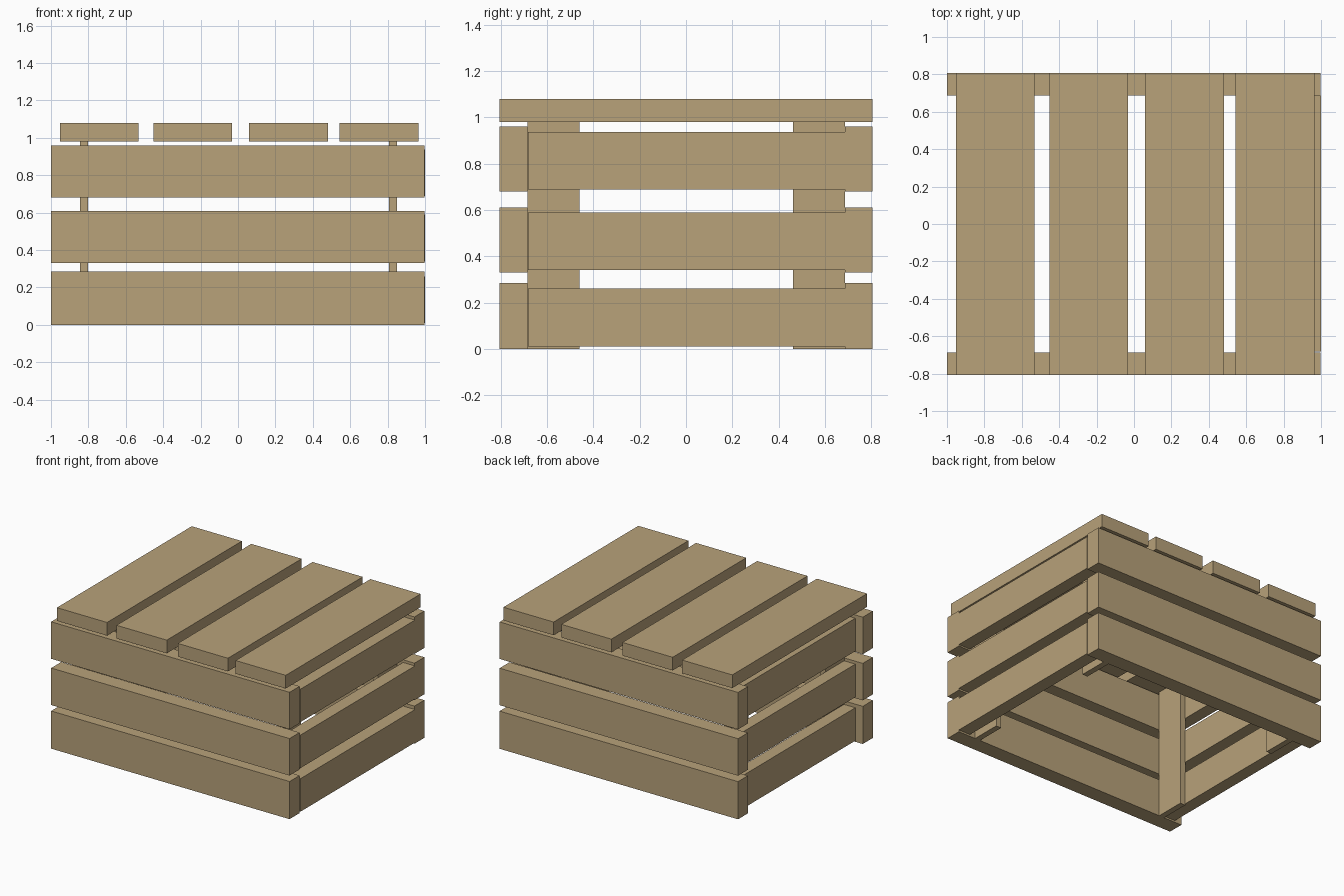
import bpy

if "Cube" in bpy.data.objects:
    bpy.data.objects.remove(bpy.data.objects["Cube"])

wood = bpy.data.materials.new("wood")
wood.diffuse_color = (0.48, 0.36, 0.195, 1)
wood.use_nodes = True
wood.node_tree.nodes["Principled BSDF"].inputs["Base Color"].default_value = wood.diffuse_color


def board(name, x, y, z):
    """Box spanning the given (min, max) ranges."""
    bpy.ops.mesh.primitive_cube_add(size=1, location=[(a + b) / 2 for a, b in (x, y, z)])
    ob = bpy.context.object
    ob.name = name
    ob.scale = [b - a for a, b in (x, y, z)]
    bpy.ops.object.transform_apply(location=False, rotation=False, scale=True)
    ob.data.materials.append(wood)


# Long slats on the front and back
for i, z in enumerate([(0, 0.285), (0.33, 0.61), (0.68, 0.96)], 1):
    board(f"front_slat_{i}", (-1, 0.996), (-0.806, -0.686), z)
    board(f"back_slat_{i}", (-1, 0.996), (0.688, 0.806), z)

# Side slats: right ones flush with the ends, left ones set in
for i, z in enumerate([(0.01, 0.26), (0.34, 0.59), (0.688, 0.937)], 1):
    board(f"right_slat_{i}", (0.9, 1), (-0.682, 0.688), z)
    board(f"left_slat_{i}", (-0.94, -0.845), (-0.682, 0.688), z)

# Inner corner posts
for side, x in (("left", (-0.846, -0.802)), ("right", (0.806, 0.85))):
    board(f"front_{side}_post", x, (-0.686, -0.46), (0, 0.98))
    board(f"back_{side}_post", x, (0.462, 0.688), (0, 0.98))

# Top boards
for i, x in enumerate([(-0.952, -0.532), (-0.453, -0.032), (0.06, 0.48), (0.544, 0.964)], 1):
    board(f"top_board_{i}", x, (-0.806, 0.806), (0.98, 1.08))
